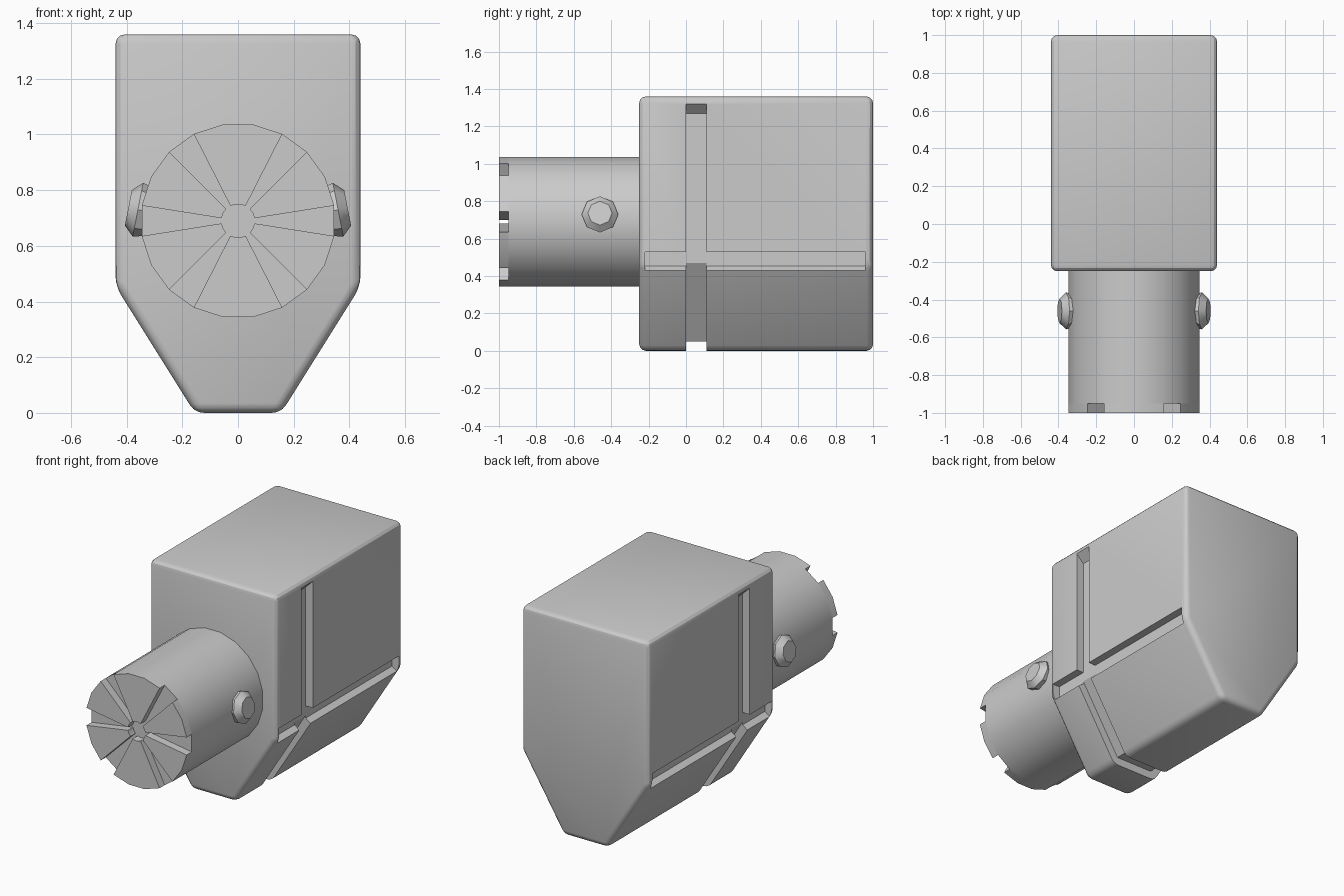
import bpy, bmesh
from math import sin, cos, radians, tau
from mathutils import Matrix

if "Cube" in bpy.data.objects:
    bpy.data.objects.remove(bpy.data.objects["Cube"])


def add_object(name, bm):
    bmesh.ops.recalc_face_normals(bm, faces=bm.faces)
    mesh = bpy.data.meshes.new(name)
    bm.to_mesh(mesh)
    bm.free()
    obj = bpy.data.objects.new(name, mesh)
    bpy.context.collection.objects.link(obj)
    return obj


def activate(obj):
    bpy.ops.object.select_all(action='DESELECT')
    obj.select_set(True)
    bpy.context.view_layer.objects.active = obj


def smooth(obj, angle):
    activate(obj)
    bpy.ops.object.shade_smooth_by_angle(angle=radians(angle))


def prism(name, profile, y0, y1):
    """Extrude an x-z profile along y."""
    bm = bmesh.new()
    a = [bm.verts.new((x, y0, z)) for x, z in profile]
    b = [bm.verts.new((x, y1, z)) for x, z in profile]
    bm.faces.new(a)
    bm.faces.new(b[::-1])
    n = len(a)
    for i in range(n):
        j = (i + 1) % n
        bm.faces.new((a[i], b[i], b[j], a[j]))
    return add_object(name, bm)


def mirrored(half):
    return half + [(-x, z) for x, z in reversed(half)]


# Housing: box with a tapered lower half and rounded edges
body = prism("housing", mirrored([(0.44, 1.36), (0.44, 0.455), (0.155, 0)]), -0.25, 1.0)
bevel = body.modifiers.new("rounding", 'BEVEL')
bevel.width = 0.035
bevel.segments = 3
bevel.limit_method = 'ANGLE'
bevel.angle_limit = radians(20)

# Grooves: one band around sides and bottom, one along each side
outer = [(0.6, 1.48), (0.6, -0.3)]
inner = [(0.127, 0.05), (0.39, 0.47), (0.39, 1.27)]
band = outer + [(-x, z) for x, z in outer[::-1]] + [(-x, z) for x, z in inner[::-1]] + inner
cutters = [prism("band_groove_cutter", band, 0.0, 0.11)]
for side, name in ((1, "right"), (-1, "left")):
    slot = [(0.6, 0.53), (0.39, 0.53), (0.39, 0.453), (0.424, 0.43), (0.6, 0.31)]
    cutters.append(prism(name + "_groove_cutter", [(side * x, z) for x, z in slot], -0.22, 0.96))
for cutter in cutters:
    cutter.hide_render = True
    mod = body.modifiers.new("groove", 'BOOLEAN')
    mod.operation = 'DIFFERENCE'
    mod.solver = 'EXACT'
    mod.object = cutter
activate(body)
for mod in list(body.modifiers):
    bpy.ops.object.modifier_apply(modifier=mod.name)
for cutter in cutters:
    bpy.data.objects.remove(cutter)
smooth(body, 28)

# Shaft: 20-sided cylinder with six radial slots and a sunken hub on its end
SIDES, AXIS_Z = 20, 0.69
SLOTS = {0, 3, 7, 10, 13, 17}
bm = bmesh.new()


def ring(radius, y):
    return [bm.verts.new((radius * cos((i - 0.5) * tau / SIDES), y,
                          AXIS_Z + radius * sin((i - 0.5) * tau / SIDES))) for i in range(SIDES)]


back, rim, hub = ring(0.35, -0.22), ring(0.35, -0.95), ring(0.06, -0.95)
bm.faces.new(back)
bm.faces.new(hub)
teeth = []
for i in range(SIDES):
    j = (i + 1) % SIDES
    bm.faces.new((back[i], back[j], rim[j], rim[i]))
    wedge = bm.faces.new((rim[i], rim[j], hub[j], hub[i]))
    if i not in SLOTS:
        teeth.append(wedge)
bmesh.ops.recalc_face_normals(bm, faces=bm.faces)
raised = bmesh.ops.extrude_face_region(bm, geom=teeth)["geom"]
bmesh.ops.translate(bm, vec=(0, -0.05, 0), verts=[v for v in raised if isinstance(v, bmesh.types.BMVert)])
smooth(add_object("shaft", bm), 30)

# Side pins: small chamfered studs tilted slightly upward
for side, name in ((1, "right"), (-1, "left")):
    bm = bmesh.new()
    place = (Matrix.Translation((side * 0.335, -0.46, 0.725))
             @ Matrix.Rotation(side * radians(90 - 11), 4, 'Y'))
    rings = []
    for r, h in ((0.085, -0.03), (0.098, 0.025), (0.065, 0.06)):
        rings.append([bm.verts.new(place @ bmesh_v) for bmesh_v in
                      [Matrix.Rotation(k * tau / 8, 3, 'Z') @ Matrix.Translation((r, 0, h)).translation
                       for k in range(8)]])
    for lo, hi in zip(rings, rings[1:]):
        for k in range(8):
            m = (k + 1) % 8
            bm.faces.new((lo[k], lo[m], hi[m], hi[k]))
    bm.faces.new(rings[0])
    bm.faces.new(rings[-1])
    smooth(add_object(name + "_pin", bm), 35)
